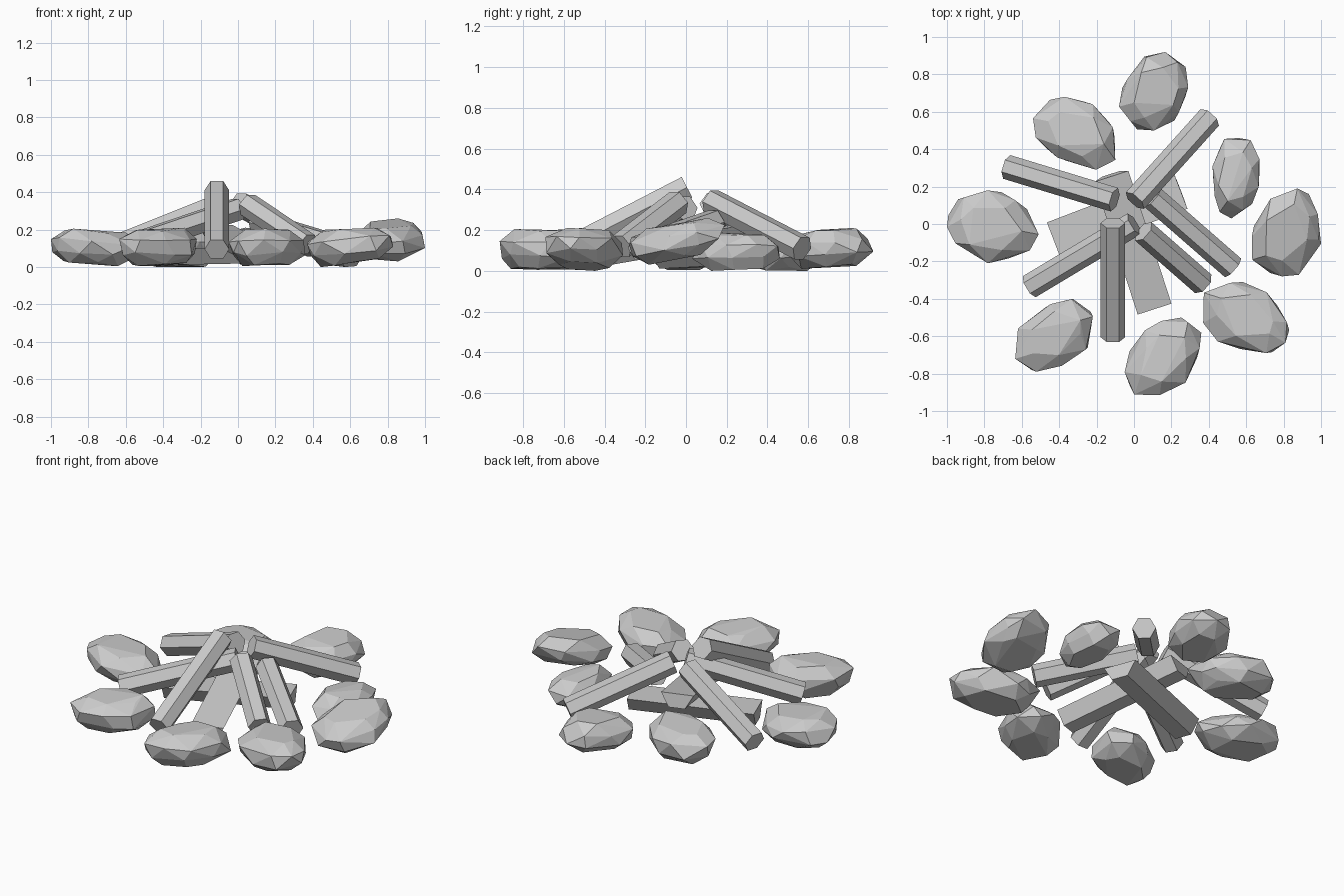
import bpy, bmesh, math, random
from mathutils import Vector, Matrix

if "Cube" in bpy.data.objects:
    bpy.data.objects.remove(bpy.data.objects["Cube"])


def finish(bm, name):
    bmesh.ops.recalc_face_normals(bm, faces=bm.faces)
    me = bpy.data.meshes.new(name)
    bm.to_mesh(me)
    bm.free()
    ob = bpy.data.objects.new(name, me)
    bpy.context.collection.objects.link(ob)
    return ob


def log(name, low, high, r, split=False):
    """Six-sided log between two end centres; split keeps only the lower half."""
    low, high = Vector(low), Vector(high)
    d = (high - low).normalized()
    side = d.cross(Vector((0, 0, 1))).normalized()
    up = side.cross(d)
    steps = range(3, 7) if split else range(6)
    bm = bmesh.new()
    a, b = [[bm.verts.new(c + r * (side * math.cos(i * math.pi / 3)
                                   + up * math.sin(i * math.pi / 3)))
             for i in steps] for c in (low, high)]
    n = len(a)
    for i in range(n):
        j = (i + 1) % n
        bm.faces.new((a[i], a[j], b[j], b[i]))
    bm.faces.new(a[::-1])
    bm.faces.new(b)
    return finish(bm, name)


def stone(name, box, angle, lean, seed):
    """Faceted stone: hull of jittered rings, turned, leaned, fitted to a box."""
    rng = random.Random(seed)
    rot = Matrix.Rotation(math.radians(angle), 3, 'Z')
    pts = []
    for z, rad, n in ((-1, .66, 6), (-.4, .97, 8), (.35, 1.0, 8), (.95, .66, 6)):
        off = rng.random() * 6.28
        for i in range(n):
            t = off + (i + rng.uniform(-.25, .25)) * 2 * math.pi / n
            k = rad * rng.uniform(.9, 1.06)
            p = rot @ Vector((1.25 * k * math.cos(t), .9 * k * math.sin(t),
                              z + rng.uniform(-.12, .12)))
            p.z += lean[0] * p.x + lean[1] * p.y
            pts.append(p)
    lo = [min(p[i] for p in pts) for i in range(3)]
    hi = [max(p[i] for p in pts) for i in range(3)]
    bm = bmesh.new()
    for p in pts:
        bm.verts.new([box[2 * i] + (p[i] - lo[i]) / (hi[i] - lo[i])
                      * (box[2 * i + 1] - box[2 * i]) for i in range(3)])
    bmesh.ops.convex_hull(bm, input=bm.verts)
    loose = [v for v in bm.verts if not v.link_faces]
    bmesh.ops.delete(bm, geom=loose, context='VERTS')
    bmesh.ops.dissolve_limit(bm, angle_limit=math.radians(7),
                             verts=bm.verts, edges=bm.edges)
    return finish(bm, name)


# Ring of stones: bounding box, turn, lean
stones = [
    ((-1.0, -.51, -.21, .18, .005, .205), -8, (-.15, 0)),
    ((-.54, -.10, .29, .68, .0, .20), -30, (0, 0)),
    ((-.08, .29, .50, .92, .01, .21), 75, (0, .1)),
    ((.42, .67, .03, .46, .0, .19), 78, (0, 0)),
    ((.63, 1.0, -.28, .19, .03, .26), 75, (0, .45)),
    ((.37, .83, -.69, -.31, .0, .21), -25, (.2, 0)),
    ((-.05, .36, -.915, -.50, .005, .205), 50, (0, 0)),
    ((-.635, -.22, -.79, -.40, .005, .21), 45, (0, 0)),
]
for i, (box, ang, lean) in enumerate(stones):
    stone(f"stone_{i + 1}", box, ang, lean, 11 + i)

# Leaning logs: low outer end, high inner end
leaning = [
    ((.405, .57, .11), (.005, .125, .34)),
    ((-.68, .305, .10), (-.105, .13, .33)),
    ((-.56, -.335, .12), (0, 0, .31)),
    ((-.113, -.605, .095), (-.113, .005, .41)),
    ((.37, -.32, .12), (.05, -.04, .335)),
    ((.53, -.235, .11), (.10, .14, .24)),
]
for i, (low, high) in enumerate(leaning):
    log(f"leaning_log_{i + 1}", low, high, .066)

# Thick split logs crossed at the base, flat side up
log("base_log_lower", (-.43, -.085, .097), (.25, .175, .11), .1, True)
log("base_log_upper", (.11, -.455, .10), (-.12, .255, .225), .095, True)
